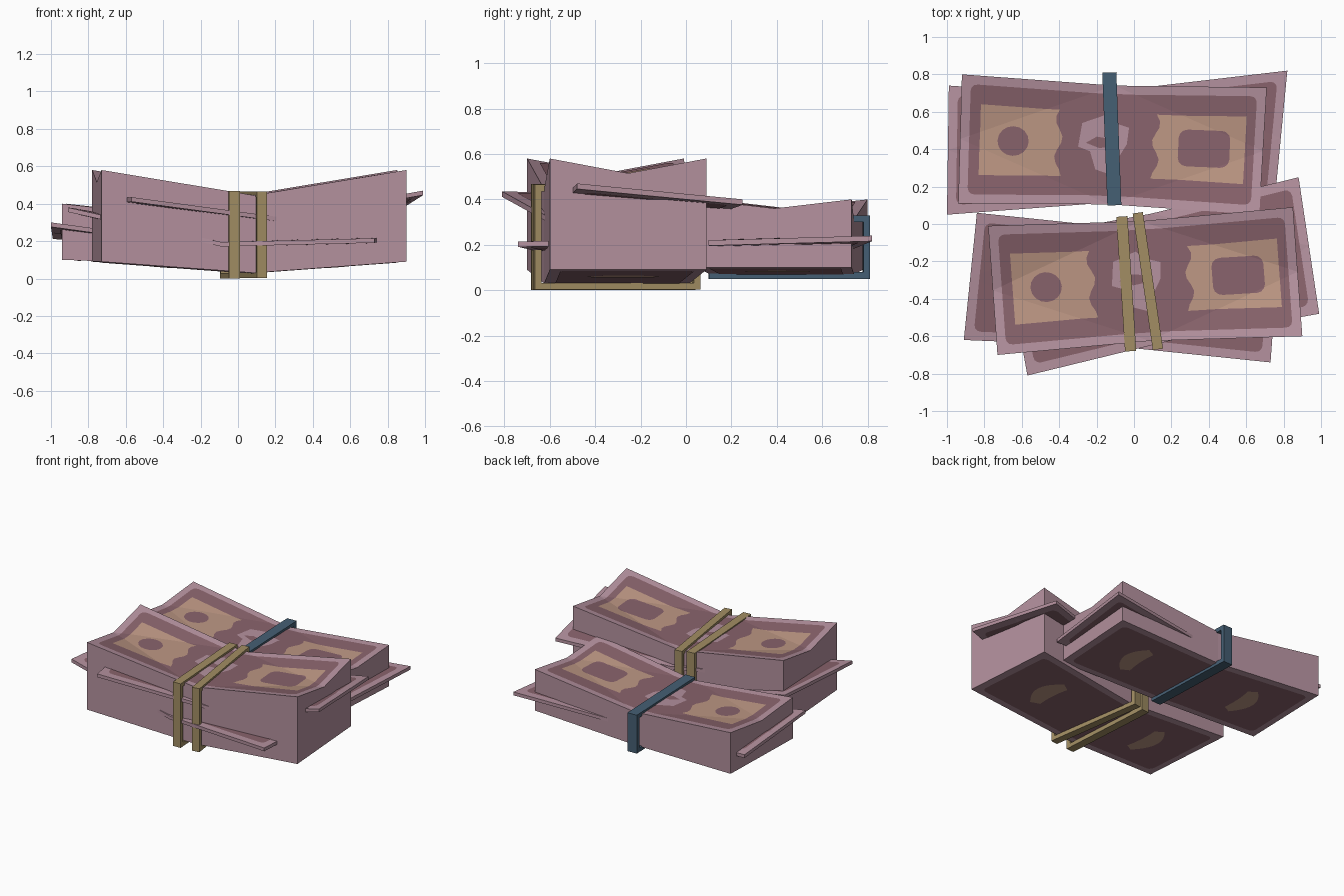
import bpy, bmesh, math
from mathutils import Vector

if "Cube" in bpy.data.objects:
    bpy.data.objects.remove(bpy.data.objects["Cube"])


def material(name, rgb):
    m = bpy.data.materials.new(name)
    m.diffuse_color = (*rgb, 1)
    m.use_nodes = True
    m.node_tree.nodes["Principled BSDF"].inputs["Base Color"].default_value = m.diffuse_color
    return m


PAPER = material("mauve paper", (0.46, 0.285, 0.345))
INK = material("dark mauve ink", (0.25, 0.125, 0.15))
TAN = material("tan print", (0.51, 0.31, 0.23))
OLIVE = material("olive band", (0.36, 0.27, 0.125))
BLUE = material("blue band", (0.06, 0.115, 0.175))


def finish(bm, name, mats):
    me = bpy.data.meshes.new(name)
    bm.to_mesh(me)
    bm.free()
    for m in mats:
        me.materials.append(m)
    ob = bpy.data.objects.new(name, me)
    bpy.context.collection.objects.link(ob)
    return ob


def control(fl, fr, bl, br, z_mid, end_dip=0.0, pinch=0.025):
    """3x3 control points of a bill: four corners, pinched at the middle."""
    c = {(-1, -1): Vector(fl), (1, -1): Vector(fr), (-1, 1): Vector(bl), (1, 1): Vector(br)}
    for i in (-1, 1):
        c[i, 0] = (c[i, -1] + c[i, 1]) / 2 - Vector((0, 0, end_dip))
        c[0, i] = (c[-1, i] + c[1, i]) / 2 - Vector((0, i * pinch, 0))
        c[0, i].z = z_mid
    c[0, 0] = (c[0, -1] + c[0, 1]) / 2
    return c


def surf(c, u, v):
    """Point on the faceted surface spanned by the control points."""
    i, j = (1 if u >= 0 else -1), (1 if v >= 0 else -1)
    a, b = abs(u), abs(v)
    if a + b <= 1:
        o = c[0, 0]
        return o + (c[i, 0] - o) * a + (c[0, j] - o) * b
    o = c[i, j]
    return o + (c[0, j] - o) * (1 - a) + (c[i, 0] - o) * (1 - b)


def slab(name, top, bottom):
    """Solid between two control surfaces."""
    bm = bmesh.new()
    layers = [{k: bm.verts.new(p) for k, p in c.items()} for c in (top, bottom)]
    for L in layers:
        for i in (-1, 1):
            for j in (-1, 1):
                bm.faces.new((L[0, 0], L[i, 0], L[0, j]))
                bm.faces.new((L[i, j], L[0, j], L[i, 0]))
    rim = [(-1, -1), (0, -1), (1, -1), (1, 0), (1, 1), (0, 1), (-1, 1), (-1, 0)]
    t, b = layers
    for n, k in enumerate(rim):
        m = rim[(n + 1) % 8]
        bm.faces.new((b[k], b[m], t[m], t[k]))
    bmesh.ops.recalc_face_normals(bm, faces=bm.faces)
    return finish(bm, name, [PAPER])


def printed(name, c, shapes, up=True):
    """Flat shapes (material, layer, outline) draped on a control surface."""
    mats = [PAPER, INK, TAN]
    out = bmesh.new()
    for mat, layer, pts in shapes:
        bm = bmesh.new()
        bm.faces.new([bm.verts.new((u, v, 0)) for u, v in pts])
        # cut along the folds so every piece lies on one facet
        for co, no in (((0, 0), (1, 0)), ((0, 0), (0, 1)), ((1, 0), (1, 1)),
                       ((-1, 0), (1, 1)), ((1, 0), (1, -1)), ((-1, 0), (1, -1))):
            geom = bm.verts[:] + bm.edges[:] + bm.faces[:]
            bmesh.ops.bisect_plane(bm, geom=geom, dist=1e-5, plane_co=(*co, 0), plane_no=(*no, 0))
        off = Vector((0, 0, (0.002 + 0.002 * layer) * (1 if up else -1)))
        new = {w: out.verts.new(surf(c, w.co.x, w.co.y) + off) for w in bm.verts}
        for f in bm.faces:
            g = out.faces.new([new[w] for w in f.verts])
            g.material_index = mats.index(mat)
            g.normal_update()
            if (g.normal.z > 0) != up:
                g.normal_flip()
        bm.free()
    return finish(out, name, mats)


def rounded(u0, u1, v, r=0.06, aspect=2.3):
    """Rounded rectangle outline in bill coordinates."""
    pts = []
    for cu, cv, a0 in ((u1 - r, v - r * aspect, 0), (u0 + r, v - r * aspect, 90),
                       (u0 + r, r * aspect - v, 180), (u1 - r, r * aspect - v, 270)):
        for k in range(4):
            a = math.radians(a0 + 30 * k)
            pts.append((cu + r * math.cos(a), cv + r * aspect * math.sin(a)))
    return pts


def wavy(u_in, u_out, v):
    """Tan panel with a straight outer edge and a wavy inner edge."""
    s = 1 if u_out > u_in else -1
    inner = [(u_in + s * 0.025 * math.sin(3.5 * math.pi * k / 10), v - 2 * v * k / 10) for k in range(11)]
    return [(u_out, -v), (u_out, v)] + inner


FIELD = (INK, 0, rounded(-0.94, 0.94, 0.86, 0.045))
circle = [(-0.65 + 0.103 * math.cos(a * math.pi / 8), 0.25 * math.sin(a * math.pi / 8)) for a in range(16)]
portrait = [(-0.22, -0.05), (-0.14, -0.12), (-0.1, -0.42), (0.0, -0.5), (0.04, -0.25), (0.1, 0.02),
            (0.11, 0.3), (0.03, 0.36), (-0.05, 0.5), (-0.13, 0.42), (-0.2, 0.35)]
cheek = [(-0.17, 0.02), (-0.08, -0.06), (0.02, -0.02), (0.0, 0.1), (-0.1, 0.13)]
FACE = [FIELD, (TAN, 1, wavy(-0.35, -0.87, 0.56)), (TAN, 1, wavy(0.29, 0.88, 0.54)),
        (INK, 2, circle), (INK, 2, rounded(0.44, 0.78, 0.31)),
        (PAPER, 1, portrait), (INK, 2, cheek)]


def lens(s):
    """Curved tan strip on the underside."""
    arc = [k / 5 - 1 for k in range(11)]
    return ([(s * (0.66 - 0.1 * t * t), 0.5 * t) for t in arc]
            + [(s * (0.5 - 0.02 * t * t), 0.5 * t) for t in reversed(arc[1:-1])])


BACK = [FIELD, (TAN, 1, lens(1)), (TAN, 1, lens(-1))]


def stack(name, corners, z_top, z_top_mid, dip, z_bot, z_bot_mid):
    top = control(*[(x, y, z_top) for x, y in corners], z_top_mid, dip)
    bot = control(*[(x, y, z_bot) for x, y in corners], z_bot_mid)
    slab(name, top, bot)
    printed(name + "_top_print", top, FACE)
    printed(name + "_bottom_print", bot, BACK, up=False)


def loose(name, corners, z_mid, thick=0.024):
    top = control(*corners, z_mid)
    bot = {k: p - Vector((0, 0, thick)) for k, p in top.items()}
    slab(name, top, bot)
    printed(name + "_top_print", top, [FIELD])
    printed(name + "_bottom_print", bot, [FIELD], up=False)


def band(name, back, front, width, z0, z1, mat, t=0.03):
    """Rectangular strap running around a stack from back to front."""
    f, b = Vector((*front, 0)), Vector((*back, 0))
    d = (b - f).normalized()
    side = Vector((d.y, -d.x, 0)) * width / 2
    length = (b - f).length
    bm = bmesh.new()
    rings = []
    for s in (-1, 1):
        for e in (0, t):
            rect = ((e, z0 + e), (length - e, z0 + e), (length - e, z1 - e), (e, z1 - e))
            rings.append([bm.verts.new(f + d * p + side * s + Vector((0, 0, z))) for p, z in rect])
    lo, li, ro, ri = rings
    for k in range(4):
        m = (k + 1) % 4
        for p, q in ((lo, li), (li, ri), (ri, ro), (ro, lo)):
            bm.faces.new((p[k], p[m], q[m], q[k]))
    bmesh.ops.recalc_face_normals(bm, faces=bm.faces)
    finish(bm, name, [mat])


# main stacks (front-left, front-right, back-left, back-right corners)
stack("front_stack", ((-0.73, -0.70), (0.90, -0.60), (-0.78, -0.01), (0.85, 0.09)),
      0.58, 0.445, 0.065, 0.09, 0.03)
stack("back_stack", ((-0.94, 0.11), (0.67, 0.05), (-0.92, 0.80), (0.71, 0.73)),
      0.40, 0.31, 0.04, 0.10, 0.07)

# loose bills sticking out of the stacks
loose("front_loose_bill_upper", ((-0.57, -0.81, 0.435), (0.99, -0.48, 0.47),
                                 (-0.70, -0.09, 0.42), (0.88, 0.25, 0.40)), 0.33)
loose("front_loose_bill_lower", ((-0.91, -0.62, 0.38), (0.73, -0.74, 0.215),
                                 (-0.84, 0.06, 0.37), (0.78, -0.06, 0.22)), 0.195)
loose("back_loose_bill_left", ((-1.0, 0.05, 0.30), (0.60, 0.12, 0.22),
                               (-0.99, 0.74, 0.235), (0.62, 0.68, 0.22)), 0.19)
loose("back_loose_bill_right", ((-0.84, 0.15, 0.20), (0.75, 0.10, 0.22),
                                (-0.80, 0.68, 0.20), (0.82, 0.82, 0.24)), 0.20)

# bands
band("olive_band_left", (-0.065, 0.04), (-0.018, -0.68), 0.06, 0.0, 0.467, OLIVE)
band("olive_band_right", (0.02, 0.06), (0.128, -0.67), 0.055, 0.002, 0.465, OLIVE)
band("blue_band", (-0.132, 0.81), (-0.105, 0.10), 0.075, 0.05, 0.33, BLUE)
